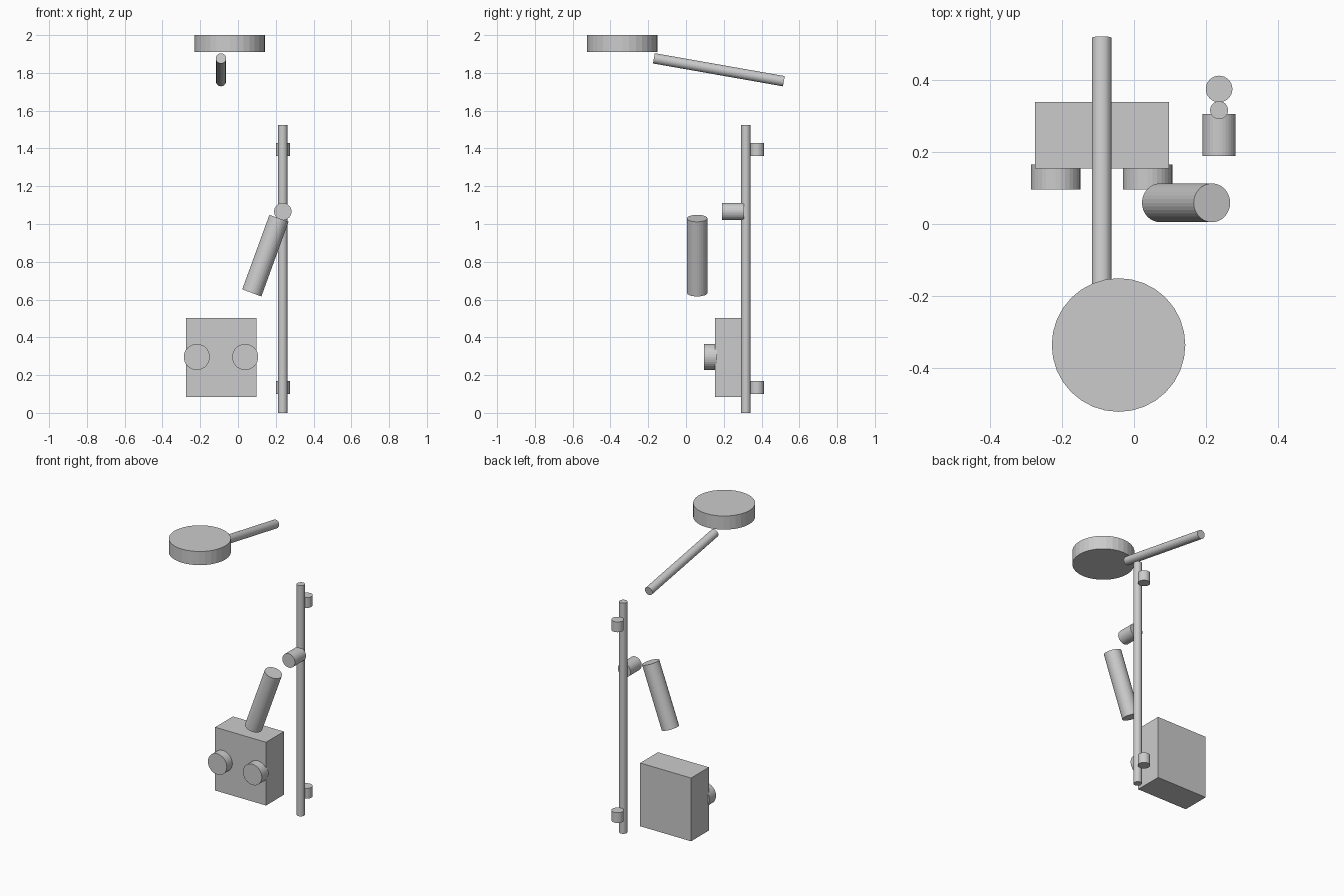
import bpy
from math import radians
from mathutils import Vector

if "Cube" in bpy.data.objects:
    bpy.data.objects.remove(bpy.data.objects["Cube"])


def rod(name, start, end, radius, sides=32):
    """Flat-faceted cylinder running between two points."""
    a, b = Vector(start), Vector(end)
    axis = b - a
    bpy.ops.mesh.primitive_cylinder_add(
        vertices=sides, radius=radius, depth=axis.length, location=(a + b) / 2,
        rotation=axis.to_track_quat('Z', 'Y').to_euler())
    bpy.context.object.name = name


def box(name, low, high):
    """Box given by its opposite corners."""
    a, b = Vector(low), Vector(high)
    bpy.ops.mesh.primitive_cube_add(size=1, location=(a + b) / 2)
    obj = bpy.context.object
    obj.name = name
    obj.scale = b - a


# Overhead shower head and its sloping arm
rod("overhead_head", (-0.043, -0.337, 1.91), (-0.043, -0.337, 2.0), 0.186)
rod("overhead_arm", (-0.09, -0.17, 1.877), (-0.09, 0.518, 1.756), 0.0275)

# Slide rail with two wall brackets
RAIL_X = 0.237
rod("slide_rail", (RAIL_X, 0.317, 0), (RAIL_X, 0.317, 1.524), 0.025)
for label, z in (("lower", 0.10), ("upper", 1.36)):
    rod(label + "_rail_bracket", (RAIL_X, 0.376, z), (RAIL_X, 0.376, z + 0.068), 0.037)

# Slider holder and tilted hand shower
rod("hand_shower_holder", (RAIL_X, 0.19, 1.066), (RAIL_X, 0.306, 1.066), 0.046)
rod("hand_shower", (0.073, 0.059, 0.635), (0.217, 0.059, 1.03), 0.054)

# Mixer body with two knobs
box("mixer_body", (-0.275, 0.154, 0.085), (0.097, 0.34, 0.503))
for label, x in (("left", -0.218), ("right", 0.038)):
    rod(label + "_knob", (x, 0.096, 0.296), (x, 0.165, 0.296), 0.069)
